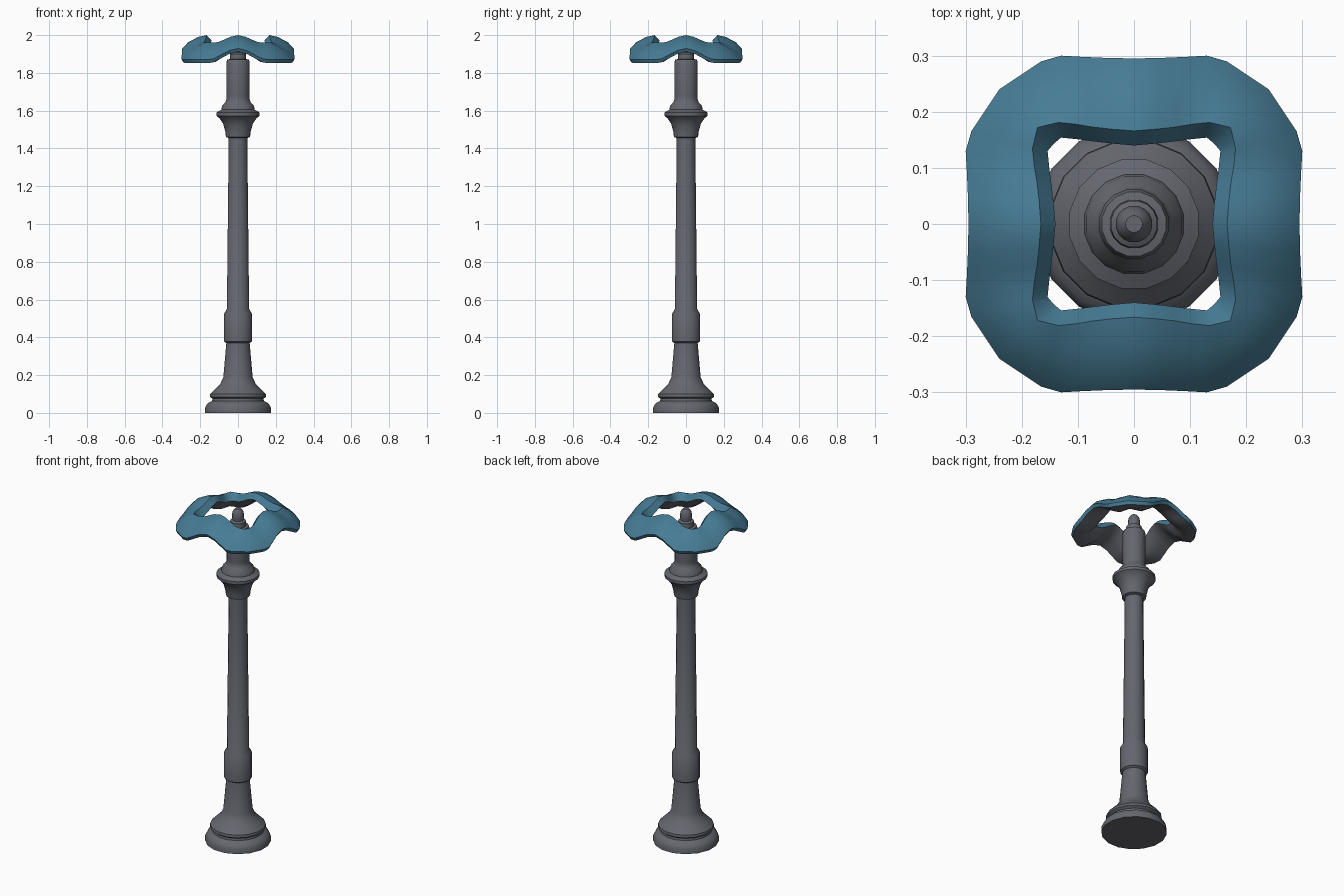
import bpy, bmesh, math

if "Cube" in bpy.data.objects:
    bpy.data.objects.remove(bpy.data.objects["Cube"])


def material(name, rgb):
    m = bpy.data.materials.new(name)
    m.diffuse_color = (*rgb, 1)
    m.use_nodes = True
    m.node_tree.nodes["Principled BSDF"].inputs["Base Color"].default_value = m.diffuse_color
    return m


GREY = material("dark grey metal", (0.13, 0.135, 0.158))
TEAL = material("teal paint", (0.062, 0.2, 0.3))


def finish(name, bm, mats, angle):
    bmesh.ops.recalc_face_normals(bm, faces=bm.faces)
    me = bpy.data.meshes.new(name)
    bm.to_mesh(me)
    bm.free()
    ob = bpy.data.objects.new(name, me)
    bpy.context.collection.objects.link(ob)
    for m in mats:
        me.materials.append(m)
    bpy.ops.object.select_all(action='DESELECT')
    ob.select_set(True)
    bpy.context.view_layer.objects.active = ob
    bpy.ops.object.shade_smooth_by_angle(angle=math.radians(angle))
    return ob


def bridge(bm, loops, closed, mat=lambda i: 0):
    """Join successive rings of vertices with quads."""
    n = len(loops[0])
    for i in range(len(loops) if closed else len(loops) - 1):
        a, b = loops[i], loops[(i + 1) % len(loops)]
        for k in range(n):
            f = bm.faces.new((a[k], a[(k + 1) % n], b[(k + 1) % n], b[k]))
            f.material_index = mat(i)


# Turned post: foot, sleeve, tapering shaft, capital, neck and finial
profile = [
    (.177, 0), (.177, .028), (.165, .05), (.14, .063), (.138, .075),
    (.152, .085), (.15, .1), (.125, .125), (.095, .155), (.079, .19), (.063, .37),
    (.075, .378), (.075, .525), (.06, .55), (.05, 1.455),
    (.065, 1.46), (.069, 1.49), (.08, 1.53), (.1, 1.56), (.117, 1.573),
    (.117, 1.59), (.09, 1.605), (.086, 1.625), (.068, 1.645), (.061, 1.665),
    (.063, 1.68), (.063, 1.855), (.058, 1.87), (.044, 1.873), (.042, 1.9),
    (.03, 1.907), (.033, 1.935), (.028, 1.958), (.015, 1.973),
]
SEG = 16
bm = bmesh.new()
rings = []
for r, z in profile:
    rings.append([bm.verts.new((r * math.cos((k + .5) * math.tau / SEG),
                                r * math.sin((k + .5) * math.tau / SEG), z))
                  for k in range(SEG)])
bridge(bm, rings, False)
bm.faces.new(rings[0])
bm.faces.new(rings[-1])
finish("turned_post", bm, [GREY], 35)

# Wavy square ring: stations from the middle of one side to a corner
# (hole edge, crest, outer edge as along/outward pairs, then wave weight)
stations = [
    ((0, .14), (0, .166), (0, .295), 0),
    ((.035, .143), (.04, .169), (.05, .296), .22),
    ((.07, .147), (.075, .173), (.095, .298), .62),
    ((.1, .151), (.105, .178), (.13, .3), .92),
    ((.13, .154), (.135, .181), (.165, .29), 1),
    ((.143, .143), (.172, .172), (.24, .24), 1),
]
# Cross-section: fraction from crest to outer edge, height, drop at the corners
section = [
    (0, 2.0, .04), (.35, 1.99, .05), (.75, 1.963, .056), (1, 1.93, .06),
    (.92, 1.912, .06), (.5, 1.928, .075), (.08, 1.945, .075),
]


def cross_section(hole, crest, outer, w):
    pts = [(hole[0], hole[1], 1.972 - .05 * w)]
    for f, z, drop in section:
        pts.append((crest[0] + f * (outer[0] - crest[0]),
                    crest[1] + f * (outer[1] - crest[1]), z - drop * w))
    return pts


octant = [cross_section(*s) for s in stations]
quarter = octant + [[(y, x, z) for x, y, z in s] for s in octant[-2:0:-1]]
stations_all = []
for q in range(4):
    stations_all += quarter
    quarter = [[(y, -x, z) for x, y, z in s] for s in quarter]

bm = bmesh.new()
n_sec = len(section) + 1
loops = [[bm.verts.new(s[i]) for s in stations_all] for i in range(n_sec)]
# Underside strips are grey, the rest is teal
bridge(bm, loops, True, lambda i: 1 if i in (5, 6, 7) else 0)
finish("wavy_top_ring", bm, [TEAL, GREY], 50)
